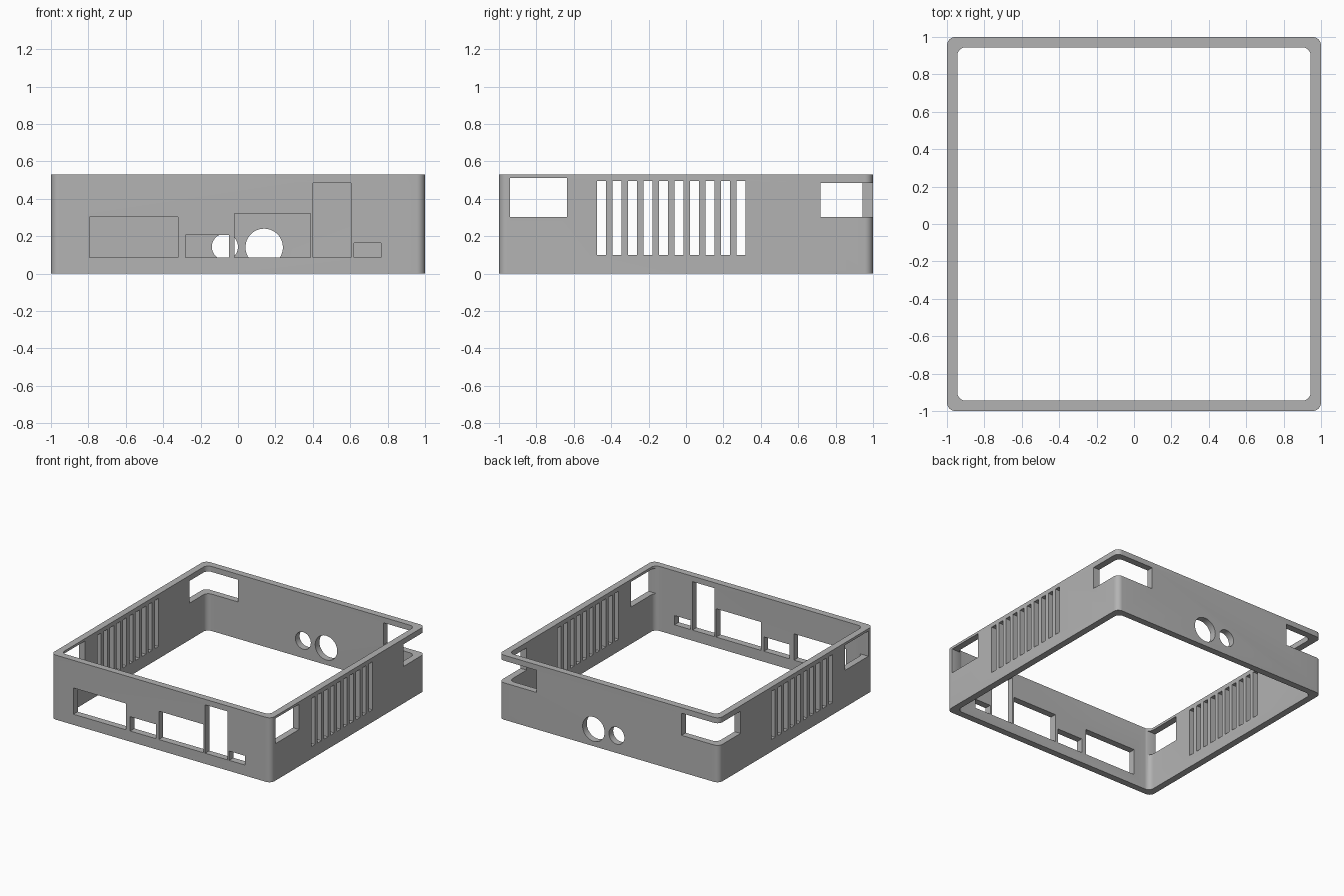
import bpy, bmesh
from math import cos, sin, pi, radians
from mathutils import Matrix, Vector

default = bpy.data.objects.get("Cube")
if default:
    bpy.data.objects.remove(default, do_unlink=True)

HEIGHT, WALL, RADIUS = 0.53, 0.055, 0.045

grey = bpy.data.materials.new("plain grey")
grey.use_nodes = True
GREY = (0.45, 0.45, 0.45, 1)
grey.diffuse_color = GREY
grey.node_tree.nodes["Principled BSDF"].inputs["Base Color"].default_value = GREY


def make_object(name, bm):
    bmesh.ops.recalc_face_normals(bm, faces=bm.faces)
    mesh = bpy.data.meshes.new(name)
    bm.to_mesh(mesh)
    bm.free()
    mesh.materials.append(grey)
    obj = bpy.data.objects.new(name, mesh)
    bpy.context.collection.objects.link(obj)
    return obj


def rounded_square(half, radius, steps=8):
    """Outline of a square with rounded corners."""
    points = []
    for corner in range(4):
        mid = (corner + 0.5) * pi / 2
        sx, sy = (1 if cos(mid) > 0 else -1), (1 if sin(mid) > 0 else -1)
        for i in range(steps + 1):
            a = (corner + i / steps) * pi / 2
            points.append((sx * (half - radius) + radius * cos(a),
                           sy * (half - radius) + radius * sin(a)))
    return points


def add_box(bm, x, y, z):
    lo, hi = Vector((x[0], y[0], z[0])), Vector((x[1], y[1], z[1]))
    bmesh.ops.create_cube(bm, size=1, matrix=Matrix.Translation((lo + hi) / 2)
                          @ Matrix.Diagonal((*(hi - lo), 1)))


def add_round_hole(bm, x, z, radius):
    bmesh.ops.create_cone(bm, cap_ends=True, segments=48, radius1=radius, radius2=radius,
                          depth=0.3, matrix=Matrix.Translation((x, 1, z))
                          @ Matrix.Rotation(pi / 2, 4, 'X'))


# Open square frame: outer and inner outlines at both heights
bm = bmesh.new()
loops = [[bm.verts.new((x, y, z)) for x, y in rounded_square(half, RADIUS)]
         for half, z in ((1, 0), (1, HEIGHT), (1 - WALL, HEIGHT), (1 - WALL, 0))]
for a, b in zip(loops, loops[1:] + loops[:1]):
    n = len(a)
    for i in range(n):
        bm.faces.new((a[i], a[(i + 1) % n], b[(i + 1) % n], b[i]))
frame = make_object("port_frame", bm)

cut = bmesh.new()
# Port openings in the front wall, sharing one sill height
for left, right, top in ((-0.795, -0.32, 0.303), (-0.28, -0.047, 0.205),
                         (-0.02, 0.387, 0.32), (0.402, 0.603, 0.485),
                         (0.62, 0.765, 0.163)):
    add_box(cut, (left, right), (-1.1, -0.9), (0.087, top))
# Round sockets in the back wall
add_round_hole(cut, 0.14, 0.14, 0.1)
add_round_hole(cut, -0.07, 0.143, 0.07)
# Side windows, corner notches and ventilation slots, on both sides
for side in (-1, 1):
    outer = sorted((side * 0.9, side * 1.1))
    add_box(cut, outer, (-0.94, -0.635), (0.303, 0.51))
    add_box(cut, sorted((side * 0.66, side * 1.1)), (0.72, 1.1), (0.303, 0.485))
    for i in range(10):
        y = -0.476 + i * 0.083
        add_box(cut, outer, (y, y + 0.048), (0.1, 0.495))
cutter = make_object("opening_cutter", cut)
cutter.hide_render = True

# Cut the openings, then keep only the finished frame
boolean = frame.modifiers.new("openings", 'BOOLEAN')
boolean.operation = 'DIFFERENCE'
boolean.solver = 'EXACT'
boolean.object = cutter
bpy.context.view_layer.objects.active = frame
bpy.ops.object.select_all(action='DESELECT')
frame.select_set(True)
bpy.ops.object.modifier_apply(modifier=boolean.name)
bpy.data.objects.remove(cutter, do_unlink=True)
bpy.ops.object.shade_smooth_by_angle(angle=radians(30))
